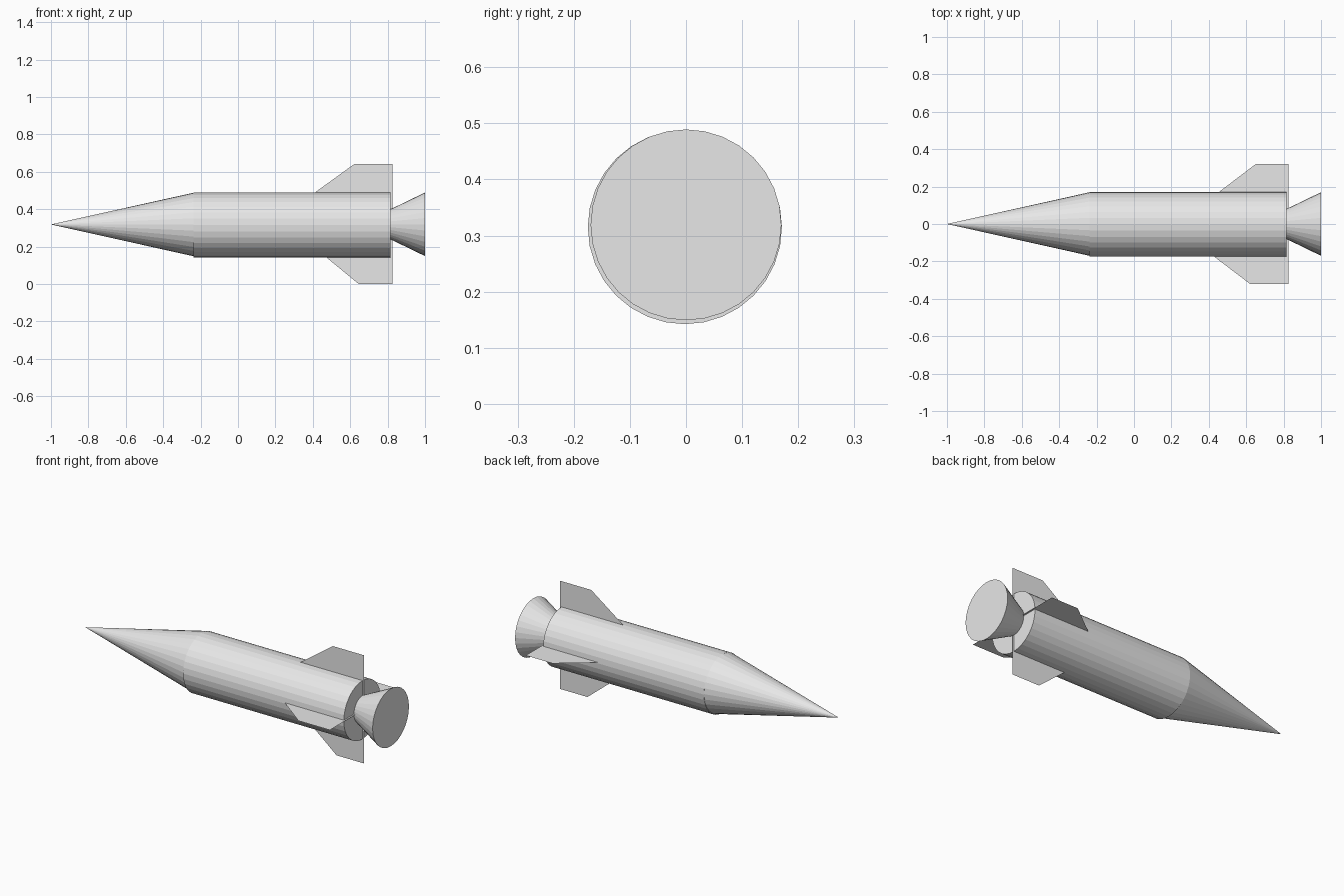
import bpy
import bmesh
from math import pi
from mathutils import Matrix, Vector

cube = bpy.data.objects.get("Cube")
if cube:
    bpy.data.objects.remove(cube, do_unlink=True)

AXIS_Z = 0.32

# Single plain grey
grey = bpy.data.materials.new("light_grey")
grey.use_nodes = True
colour = (0.8, 0.8, 0.8, 1)
grey.diffuse_color = colour
grey.node_tree.nodes["Principled BSDF"].inputs["Base Color"].default_value = colour


def finish(name, bm):
    mesh = bpy.data.meshes.new(name)
    bm.to_mesh(mesh)
    bm.free()
    mesh.materials.append(grey)
    obj = bpy.data.objects.new(name, mesh)
    bpy.context.collection.objects.link(obj)
    return obj


def tapered(name, x0, x1, r0, r1, y=0, z=AXIS_Z):
    """Closed 32-sided cone or cylinder lying along x."""
    bm = bmesh.new()
    place = Matrix.Translation(((x0 + x1) / 2, y, z)) @ Matrix.Rotation(pi / 2, 4, 'Y')
    bmesh.ops.create_cone(bm, cap_ends=True, segments=32, radius1=r0, radius2=r1,
                          depth=x1 - x0, matrix=place)
    return finish(name, bm)


# Hull
tapered("nose_cone", -1, -0.237, 0, 0.17, z=0.318)
tapered("body", -0.237, 0.815, 0.173, 0.173, y=-0.002, z=0.315)
tapered("nozzle", 0.65, 1, 0, 0.17, z=0.319)


# Thin sheet fins: root start, tip start and outward direction
def fin(name, root_x, tip_x, direction):
    out = Vector(direction)
    outline = [(root_x, 0.03), (root_x, 0.168), (tip_x, 0.32), (0.825, 0.32), (0.825, 0.03)]
    bm = bmesh.new()
    bm.faces.new([bm.verts.new(Vector((x, 0, AXIS_Z)) + out * r) for x, r in outline])
    return finish(name, bm)


fin("top_fin", 0.41, 0.62, (0, 0, 1))
fin("bottom_fin", 0.46, 0.645, (0, 0, -1))
fin("back_fin", 0.45, 0.65, (0, 1, 0))
fin("front_fin", 0.42, 0.62, (0, -1, 0))
